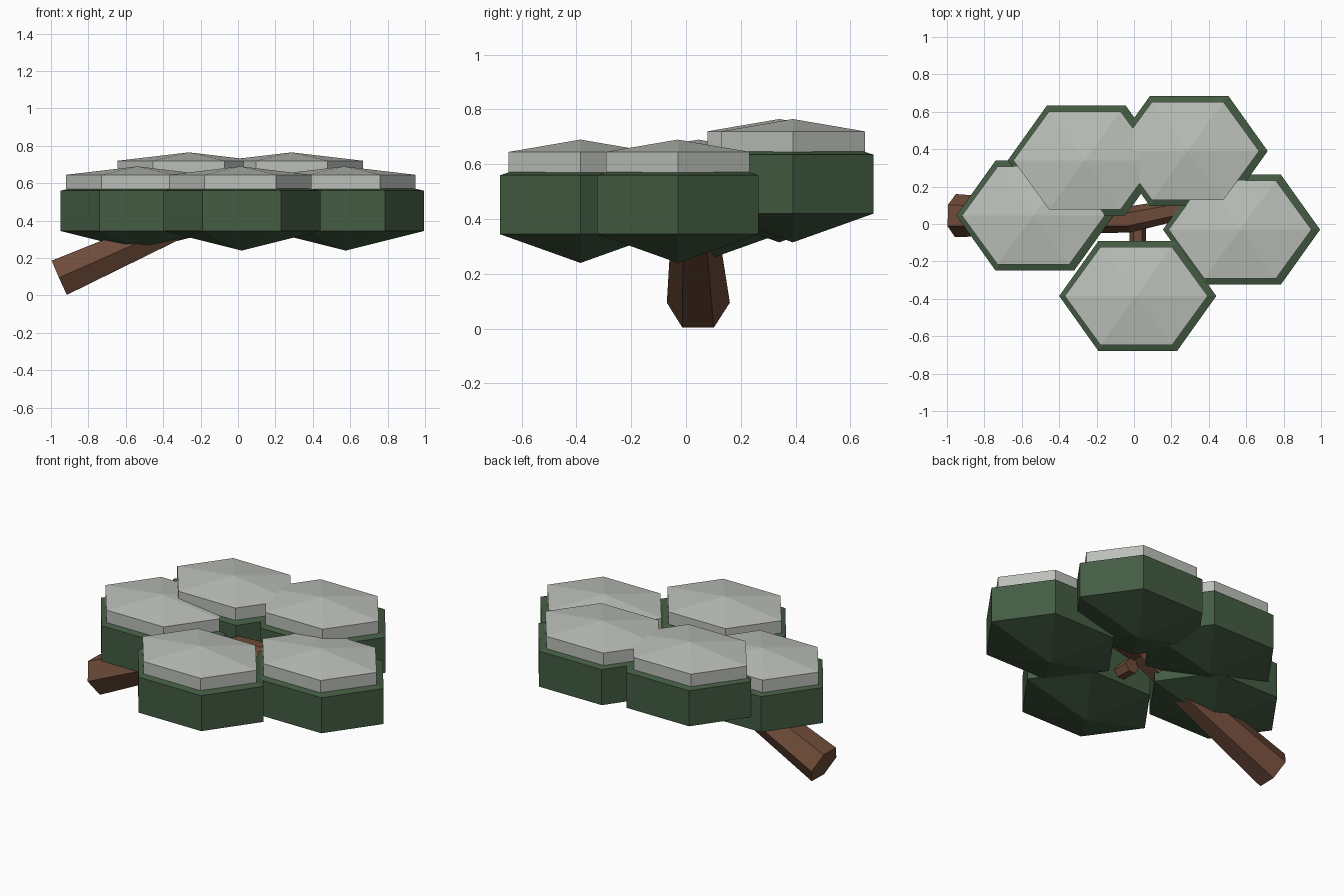
import bpy, math
from mathutils import Vector

if "Cube" in bpy.data.objects:
    bpy.data.objects.remove(bpy.data.objects["Cube"])


def material(name, rgb):
    m = bpy.data.materials.new(name)
    lin = [(c / 255 / 12.92 if c < 11 else ((c / 255 + 0.055) / 1.055) ** 2.4) for c in rgb]
    m.diffuse_color = (*lin, 1)
    m.use_nodes = True
    m.node_tree.nodes["Principled BSDF"].inputs["Base Color"].default_value = m.diffuse_color
    return m


GREEN = material("needle green", (68, 92, 67))
SNOW = material("snow grey", (188, 192, 185))
BARK = material("bark brown", (110, 75, 57))


def make(name, verts, faces, mat):
    me = bpy.data.meshes.new(name)
    me.from_pydata(verts, [], faces)
    me.materials.append(mat)
    ob = bpy.data.objects.new(name, me)
    bpy.context.collection.objects.link(ob)
    return ob


def hex_pad(name, x, y, rx, ry, z_low, z_a, z_b, z_top, mat):
    """Stretched hexagonal prism closed by shallow cones."""
    ring = [(x + rx * math.cos(math.pi / 3 * i), y + ry * math.sin(math.pi / 3 * i)) for i in range(6)]
    verts = [(*p, z) for z in (z_a, z_b) for p in ring] + [(x, y, z_low), (x, y, z_top)]
    faces = []
    for i in range(6):
        j = (i + 1) % 6
        faces += [(i, j, 6 + j, 6 + i), (j, i, 12), (6 + i, 6 + j, 13)]
    make(name, verts, faces, mat)


def branch(name, points):
    """Six-sided tapered limb through (x, y, z, radius) points."""
    pts = [Vector(p[:3]) for p in points]
    verts, faces = [], []
    n = len(pts)
    for k, p in enumerate(pts):
        d = (pts[min(k + 1, n - 1)] - pts[max(k - 1, 0)]).normalized()
        side = Vector((0, 0, 1)).cross(d).normalized()
        up = d.cross(side)
        r = points[k][3]
        for i in range(6):
            a = math.pi / 3 * i
            verts.append(p + r * (side * math.cos(a) + up * math.sin(a)))
    for k in range(n - 1):
        for i in range(6):
            j = (i + 1) % 6
            faces.append((k * 6 + j, k * 6 + i, k * 6 + 6 + i, k * 6 + 6 + j))
    faces += [tuple(range(6)), tuple(reversed(range(n * 6 - 6, n * 6)))]
    make(name, verts, faces, BARK)


# Needle clumps, each with a snow cap
clumps = {
    "front": (0.02, -0.385, 0), "right": (0.575, -0.03, 0), "left": (-0.53, 0.045, 0),
    "back_left": (-0.255, 0.34, 0.075), "back_right": (0.295, 0.39, 0.075),
}
for key, (x, y, dz) in clumps.items():
    hex_pad(key + "_needles", x, y, 0.42, 0.34, 0.24 + dz, 0.345 + dz, 0.56 + dz, 0.655 + dz, GREEN)
    hex_pad(key + "_snow", x - 0.008, y, 0.382, 0.303, 0.57 + dz, 0.57 + dz, 0.645 + dz, 0.69 + dz, SNOW)

# Main limb and side twigs
branch("main_branch", [(-0.955, 0.045, 0.095, 0.115), (-0.02, 0.025, 0.51, 0.07), (0.4, 0.11, 0.5, 0.05)])
branch("front_twig", [(0.02, 0.01, 0.41, 0.045), (0.02, -0.3, 0.42, 0.04)])
branch("back_left_twig", [(-0.25, 0.06, 0.37, 0.045), (-0.255, 0.32, 0.45, 0.035)])
branch("back_right_twig", [(0.22, 0.08, 0.46, 0.045), (0.295, 0.36, 0.5, 0.035)])
